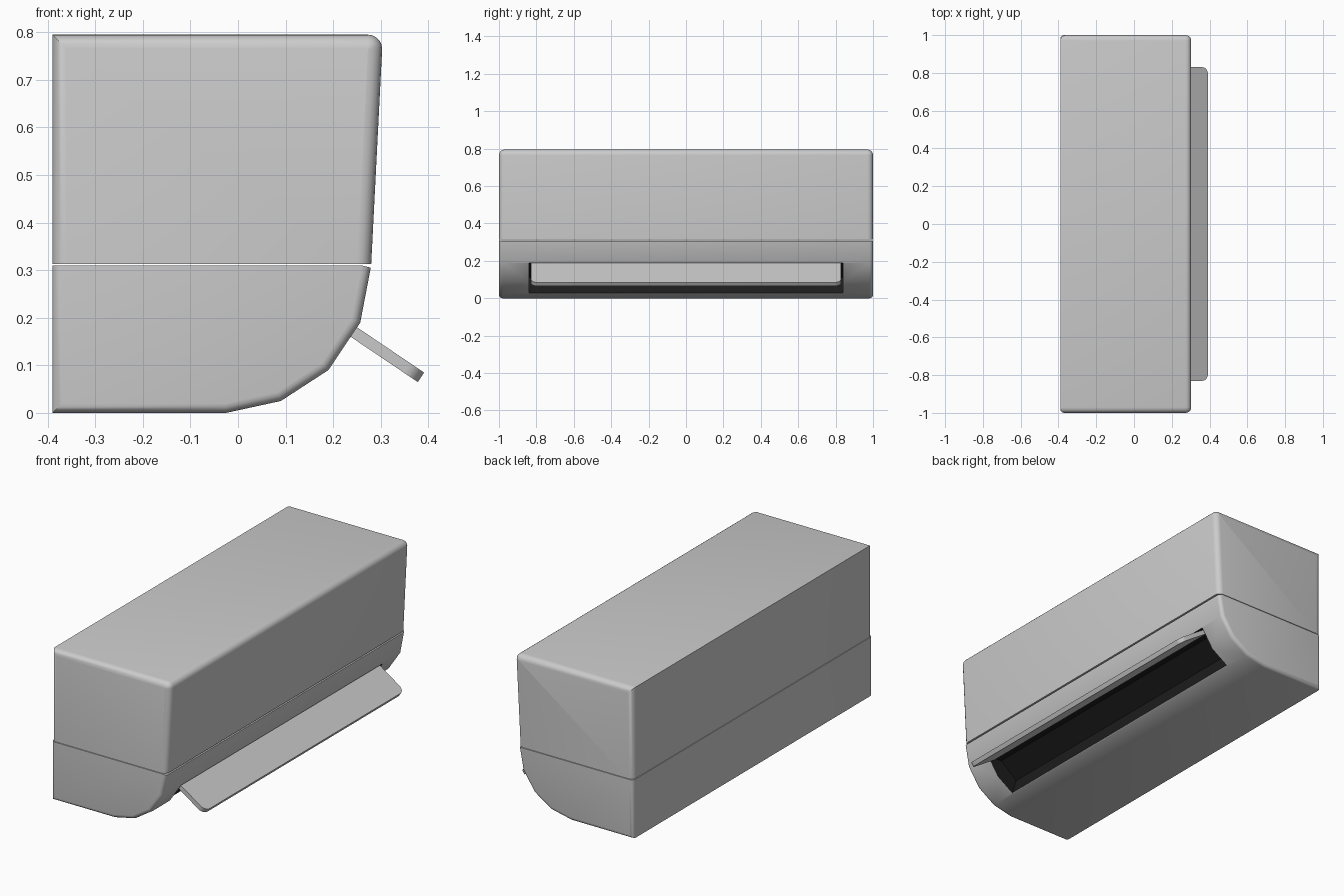
import bpy, bmesh, math
from mathutils import Vector

if "Cube" in bpy.data.objects:
    bpy.data.objects.remove(bpy.data.objects["Cube"])


def extrude_profile(name, pts, half, bevel=0.0, keep_sharp=lambda a, b: False):
    """Extrude an XZ outline along Y, rounding the end outlines."""
    bm = bmesh.new()
    rings = [[bm.verts.new((x, y, z)) for x, z in pts] for y in (-half, half)]
    n = len(pts)
    bm.faces.new(rings[0])
    bm.faces.new(rings[1][::-1])
    for i in range(n):
        j = (i + 1) % n
        bm.faces.new((rings[0][j], rings[0][i], rings[1][i], rings[1][j]))
    bmesh.ops.recalc_face_normals(bm, faces=bm.faces)
    if bevel:
        edges = [e for e in bm.edges
                 if abs(e.verts[0].co.y - e.verts[1].co.y) < 1e-6
                 and not keep_sharp(e.verts[0].co, e.verts[1].co)]
        bmesh.ops.bevel(bm, geom=edges, offset=bevel, offset_type='OFFSET',
                        segments=4, profile=0.5, affect='EDGES', clamp_overlap=True)
    mesh = bpy.data.meshes.new(name)
    bm.to_mesh(mesh)
    bm.free()
    obj = bpy.data.objects.new(name, mesh)
    bpy.context.collection.objects.link(obj)
    return obj


def activate(obj):
    bpy.ops.object.select_all(action='DESELECT')
    obj.select_set(True)
    bpy.context.view_layer.objects.active = obj


def smooth(obj):
    activate(obj)
    bpy.ops.object.shade_smooth_by_angle(angle=math.radians(35))


def at_seam(a, b):
    return 0.29 < a.z < 0.33 and 0.29 < b.z < 0.33


# Upper housing with a rounded top front edge
r = 0.03
arc = [(0.273 + r * math.cos(t), 0.765 + r * math.sin(t))
       for t in (math.radians(d) for d in range(0, 91, 18))]
upper = extrude_profile("upper_housing",
                        [(-0.39, 0.313), (0.28, 0.313)] + arc + [(-0.39, 0.795)],
                        1.0, 0.03, at_seam)
smooth(upper)

# Lower housing with a faceted curved underside
lower = extrude_profile("lower_housing",
                        [(-0.39, 0), (-0.025, 0), (0.09, 0.025), (0.19, 0.09),
                         (0.257, 0.19), (0.279, 0.305), (0.26, 0.31), (-0.39, 0.31)],
                        1.0, 0.03, at_seam)

# Air outlet recess, cut into the curve and lined in black
cutter = extrude_profile("outlet_cutter",
                         [(0.097, 0.028), (0.15, -0.05), (0.35, 0.05), (0.35, 0.188),
                          (0.17, 0.188), (0.07, 0.11)], 0.84)
cutter.hide_render = True
mod = lower.modifiers.new("outlet", 'BOOLEAN')
mod.object = cutter
mod.operation = 'DIFFERENCE'
mod.solver = 'EXACT'
activate(lower)
bpy.ops.object.modifier_apply(modifier=mod.name)
bpy.data.objects.remove(cutter, do_unlink=True)

black = bpy.data.materials.new("outlet_black")
black.diffuse_color = (0.012, 0.012, 0.012, 1)
black.use_nodes = True
black.node_tree.nodes["Principled BSDF"].inputs["Base Color"].default_value = black.diffuse_color
lower.data.materials.append(None)
lower.data.materials.append(black)
for p in lower.data.polygons:
    inside = all(abs(lower.data.vertices[v].co.y) < 0.845 for v in p.vertices)
    p.material_index = 1 if inside else 0
smooth(lower)

# Tilted air flap with rounded outer corners
length, width, thick, rad = 0.19, 1.66, 0.024, 0.035
outline = [(0, -width / 2)]
for sign, degs in ((-1, range(-90, 1, 18)), (1, range(0, 91, 18))):
    for d in degs:
        t = math.radians(d)
        outline.append((length - rad + rad * math.cos(t),
                        sign * (width / 2 - rad) + rad * math.sin(t)))
outline.append((0, width / 2))
bm = bmesh.new()
face = bm.faces.new([bm.verts.new((x, y, -thick / 2)) for x, y in outline])
top = bmesh.ops.extrude_face_region(bm, geom=[face])
bmesh.ops.translate(bm, vec=Vector((0, 0, thick)),
                    verts=[v for v in top["geom"] if isinstance(v, bmesh.types.BMVert)])
bmesh.ops.recalc_face_normals(bm, faces=bm.faces)
mesh = bpy.data.meshes.new("air_flap")
bm.to_mesh(mesh)
bm.free()
flap = bpy.data.objects.new("air_flap", mesh)
bpy.context.collection.objects.link(flap)
flap.location = (0.227, 0, 0.181)
flap.rotation_euler = (0, math.radians(34), 0)
smooth(flap)
